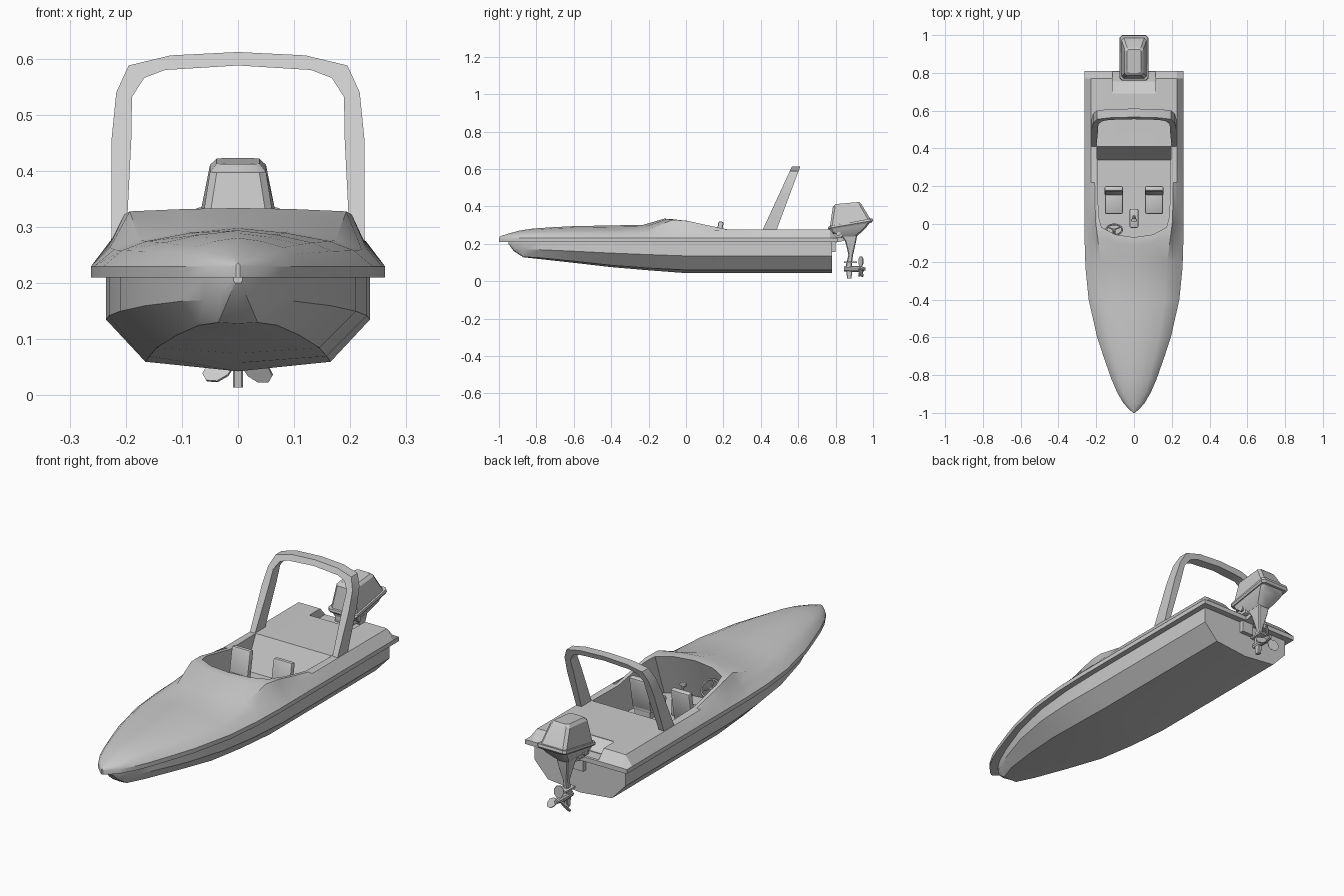
import bpy, bmesh, math
from mathutils import Matrix, Vector

cube = bpy.data.objects.get("Cube")
if cube:
    bpy.data.objects.remove(cube, do_unlink=True)

grey = bpy.data.materials.new("light grey")
grey.use_nodes = True
colour = (0.6, 0.6, 0.6, 1)
grey.diffuse_color = colour
grey.node_tree.nodes["Principled BSDF"].inputs["Base Color"].default_value = colour
parts = []


def finish(name, bm, helper=False):
    bmesh.ops.recalc_face_normals(bm, faces=bm.faces)
    mesh = bpy.data.meshes.new(name)
    bm.to_mesh(mesh)
    bm.free()
    mesh.materials.append(grey)
    obj = bpy.data.objects.new(name, mesh)
    bpy.context.collection.objects.link(obj)
    if helper:
        obj.hide_render = True
    else:
        parts.append(obj)
    return obj


def loft(name, rings, helper=False):
    """Skin closed rings of equal length and cap both ends."""
    bm = bmesh.new()
    rows = [[bm.verts.new(p) for p in ring] for ring in rings]
    n = len(rows[0])
    for a, b in zip(rows, rows[1:]):
        for i in range(n):
            j = (i + 1) % n
            bm.faces.new((a[i], a[j], b[j], b[i]))
    bm.faces.new(rows[0])
    bm.faces.new(rows[-1])
    bmesh.ops.remove_doubles(bm, verts=bm.verts, dist=0.0002)
    return finish(name, bm, helper)


def mirror_ring(half):
    """Half section ending on the centre line -> full ring."""
    return half + [(-x, y, z) for x, y, z in reversed(half[:-1])]


def box(name, centre, size, tilt=0, bevel=0, helper=False):
    bm = bmesh.new()
    bmesh.ops.create_cube(bm, size=1)
    bmesh.ops.scale(bm, vec=size, verts=bm.verts)
    if bevel:
        bmesh.ops.bevel(bm, geom=bm.edges[:], offset=bevel, segments=2,
                        profile=0.5, affect='EDGES')
    bm.transform(Matrix.Translation(centre) @ Matrix.Rotation(math.radians(tilt), 4, 'X'))
    return finish(name, bm, helper)


def rod(name, start, end, radius, tip=None, sides=10):
    a, b = Vector(start), Vector(end)
    bm = bmesh.new()
    bmesh.ops.create_cone(bm, cap_ends=True, segments=sides, radius1=radius,
                          radius2=radius if tip is None else tip, depth=(b - a).length)
    turn = (b - a).to_track_quat('Z', 'Y').to_matrix().to_4x4()
    bm.transform(Matrix.Translation((a + b) / 2) @ turn)
    return finish(name, bm)


def cut(target, cutter):
    mod = target.modifiers.new("cut", 'BOOLEAN')
    mod.operation, mod.solver, mod.object = 'DIFFERENCE', 'EXACT', cutter
    bpy.context.view_layer.objects.active = target
    bpy.ops.object.modifier_apply(modifier=mod.name)


# Lower hull: y, half width, upper chine z, lower chine x and z, keel z
hull_stations = [
    (0.78, 0.235, 0.135, 0.165, 0.06, 0.043), (0, 0.235, 0.135, 0.165, 0.06, 0.043),
    (-0.2, 0.23, 0.142, 0.158, 0.07, 0.058), (-0.4, 0.21, 0.15, 0.145, 0.085, 0.075),
    (-0.6, 0.165, 0.16, 0.11, 0.107, 0.098), (-0.78, 0.1, 0.168, 0.07, 0.125, 0.118),
    (-0.87, 0.06, 0.17, 0.035, 0.13, 0.128), (-0.92, 0.03, 0.18, 0.02, 0.165, 0.16),
    (-0.95, 0.008, 0.205, 0.005, 0.2, 0.2)]
hull = loft("hull", [mirror_ring([(w, y, 0.21), (w, y, cz), (lx, y, lz), (0, y, kz)])
                     for y, w, cz, lx, lz, kz in hull_stations])

# Deck with rub rail; foredeck crown follows half width and centre height
rings = []
for y, w, top in [(-1, 0.004, 0.236), (-0.985, 0.022, 0.243), (-0.95, 0.055, 0.254),
                  (-0.89, 0.09, 0.27), (-0.82, 0.12, 0.281), (-0.7, 0.162, 0.289),
                  (-0.6, 0.195, 0.294), (-0.4, 0.24, 0.298), (-0.23, 0.257, 0.301)]:
    rise = top - 0.23
    crown = [(0.86, 0.42), (0.68, 0.66), (0.35, 0.88), (0, 1)]
    half = [(w, y, 0.21), (w, y, 0.23)]
    half += [(w * k, y + 0.04 * k if y > -0.3 else y, 0.23 + rise * h) for k, h in crown]
    rings.append(mirror_ring(half))
# Windscreen cowl: y, rim x, rim z, shoulder z, forward bulge
for y, rx, rz, sz, bulge in [(-0.07, 0.193, 0.328, 0.264, 0.045), (0.01, 0.203, 0.322, 0.268, 0.03),
                             (0.1, 0.206, 0.302, 0.272, 0), (0.22, 0.208, 0.277, 0.275, 0),
                             (0.45, 0.21, 0.276, 0.275, 0), (0.77, 0.21, 0.276, 0.275, 0),
                             (0.81, 0.21, 0.231, 0.231, 0)]:
    half = [(0.262, y, 0.21), (0.262, y, 0.23), (0.228, y, sz), (rx, y, rz),
            (0.1, y - bulge * 0.7, rz + 0.004 * (bulge > 0)),
            (0, y - bulge, rz + 0.006 * (bulge > 0))]
    rings.append(mirror_ring(half))
deck = loft("deck", rings)

# Cockpit well, cut through deck and into hull
plan = [(0.196, 0.41), (0.188, 0.06), (0.172, -0.005), (0.1, -0.045), (0, -0.06)]


def well_ring(z):
    back = 0.34 + 0.07 * (z - 0.13) / 0.145
    lean = 0.08 * (0.36 - z) / 0.23
    return mirror_ring([(x, back if y > 0.4 else y - lean, z) for x, y in plan])


well = loft("cockpit_cutter", [well_ring(0.13), well_ring(0.36)], helper=True)
notch = box("notch_cutter", (0, 0.79, 0.29), (0.23, 0.2, 0.11), helper=True)
cut(hull, well)
cut(deck, well)
cut(deck, notch)
for helper in (well, notch):
    bpy.data.objects.remove(helper, do_unlink=True)
loft("notch_ramp", [[(x, 0.69, 0.23), (x, 0.69, 0.274), (x, 0.755, 0.238), (x, 0.755, 0.23)]
                    for x in (-0.115, 0.115)])

# Roll arch: outer x z, inner x z
side = [(0.226, 0.26, 0.2, 0.26), (0.225, 0.46, 0.19, 0.46), (0.217, 0.54, 0.189, 0.532),
        (0.195, 0.588, 0.167, 0.566), (0.12, 0.606, 0.13, 0.58), (0, 0.612, 0, 0.588)]
arch = side + [(-a, b, -c, d) for a, b, c, d in reversed(side[:-1])]


def lean_y(z, back):
    t = (z - 0.275) / 0.335
    return 0.485 + 0.125 * t if back else 0.41 + 0.155 * t


loft("roll_arch", [[(a, lean_y(b, False), b), (a, lean_y(b, True), b),
                    (c, lean_y(d, True), d), (c, lean_y(d, False), d)] for a, b, c, d in arch])

# Seats, mirrored left and right
for label, s in (("left", 1), ("right", -1)):
    x = s * 0.107
    box(label + "_seat_cushion", (x, 0.115, 0.18), (0.095, 0.12, 0.05), 4, 0.008)
    box(label + "_seat_base", (x, 0.12, 0.145), (0.08, 0.1, 0.04))
    box(label + "_seat_back", (x, 0.175, 0.245), (0.098, 0.028, 0.15), -10, 0.009)

# Controls
box("throttle_console", (0, 0.03, 0.165), (0.045, 0.1, 0.08), 0, 0.006)
rod("throttle_lever", (0, 0.04, 0.2), (0, 0.02, 0.255), 0.007)
box("throttle_grip", (0, 0.02, 0.255), (0.03, 0.016, 0.014), 0, 0.004)
hub = Vector((-0.105, -0.03, 0.245))
axis = Vector((0, 0.75, 0.66))
bpy.ops.mesh.primitive_torus_add(location=hub, rotation=axis.to_track_quat('Z', 'Y').to_euler(),
                                 major_radius=0.042, minor_radius=0.005,
                                 major_segments=20, minor_segments=6)
wheel = bpy.context.object
wheel.name = "steering_wheel"
wheel.data.materials.append(grey)
parts.append(wheel)
rod("steering_column", hub - axis * 0.09, hub, 0.008)
for k in range(3):
    a = math.radians(90 + 120 * k)
    spoke = Vector((math.cos(a), -0.66 * math.sin(a), 0.75 * math.sin(a))) * 0.042
    rod("steering_spoke", hub, hub + spoke, 0.004, sides=6)


# Outboard engine: half width, front y z, back y z, corner chamfer
def engine_ring(w, y0, z0, y1, z1, c=0.012):
    slope = (z1 - z0) / (y1 - y0)
    pts = [(w - c, y0), (w, y0 + c), (w, y1 - c), (w - c, y1)]
    pts += [(-x, y) for x, y in reversed(pts)]
    return [(x, y, z0 + (y - y0) * slope) for x, y in pts]


loft("engine_hood", [engine_ring(0.038, 0.80, 0.412, 0.925, 0.423),
                     engine_ring(0.05, 0.785, 0.397, 0.938, 0.412),
                     engine_ring(0.066, 0.77, 0.295, 0.985, 0.333)])
loft("engine_rim", [engine_ring(0.074, 0.762, 0.293, 0.997, 0.336),
                    engine_ring(0.076, 0.76, 0.283, 1, 0.324),
                    engine_ring(0.07, 0.764, 0.276, 0.992, 0.313)])
loft("engine_pan", [engine_ring(0.066, 0.768, 0.28, 0.985, 0.315),
                    engine_ring(0.058, 0.775, 0.26, 0.965, 0.288),
                    engine_ring(0.03, 0.825, 0.238, 0.915, 0.24)])
loft("drive_leg", [engine_ring(w, a, z, b, z, 0.005) for w, a, b, z in [
    (0.03, 0.83, 0.915, 0.245), (0.026, 0.85, 0.91, 0.215), (0.018, 0.862, 0.9, 0.17),
    (0.012, 0.868, 0.893, 0.14), (0.011, 0.858, 0.888, 0.1), (0.011, 0.85, 0.888, 0.06)]])
box("cavitation_plate", (0, 0.88, 0.1), (0.045, 0.07, 0.008))
loft("skeg", [engine_ring(0.009, a, z, b, z, 0.003)
              for a, b, z in [(0.855, 0.89, 0.06), (0.862, 0.884, 0.014)]])
rod("gear_housing", (0, 0.845, 0.065), (0, 0.92, 0.065), 0.014, 0.017)
rod("propeller_hub", (0, 0.915, 0.065), (0, 0.96, 0.065), 0.017, 0.008)
box("mount_clamp", (0, 0.805, 0.25), (0.09, 0.06, 0.04), 0, 0.005)
box("mount_plate", (0, 0.79, 0.2), (0.06, 0.02, 0.09))
rod("mount_pivot", (-0.055, 0.815, 0.255), (0.055, 0.815, 0.255), 0.012)
box("mount_arm", (0, 0.84, 0.225), (0.04, 0.08, 0.02), 12)

# Propeller: one paddle outline, twisted and turned three times
outline = [(-0.006, 0.008), (-0.02, 0.03), (-0.02, 0.052), (-0.007, 0.068),
           (0.01, 0.068), (0.021, 0.052), (0.02, 0.03), (0.006, 0.008)]
for k in range(3):
    turn = (Matrix.Translation((0, 0.935, 0.065)) @ Matrix.Rotation(math.radians(120 * k), 4, 'Y')
            @ Matrix.Rotation(math.radians(35), 4, 'Z'))
    loft("propeller_blade", [[turn @ Vector((x, d, z)) for x, z in outline]
                             for d in (-0.0025, 0.0025)])

# Smooth shading with crisp edges
bpy.ops.object.select_all(action='DESELECT')
for obj in parts:
    obj.select_set(True)
bpy.context.view_layer.objects.active = deck
bpy.ops.object.shade_smooth_by_angle(angle=math.radians(28))
